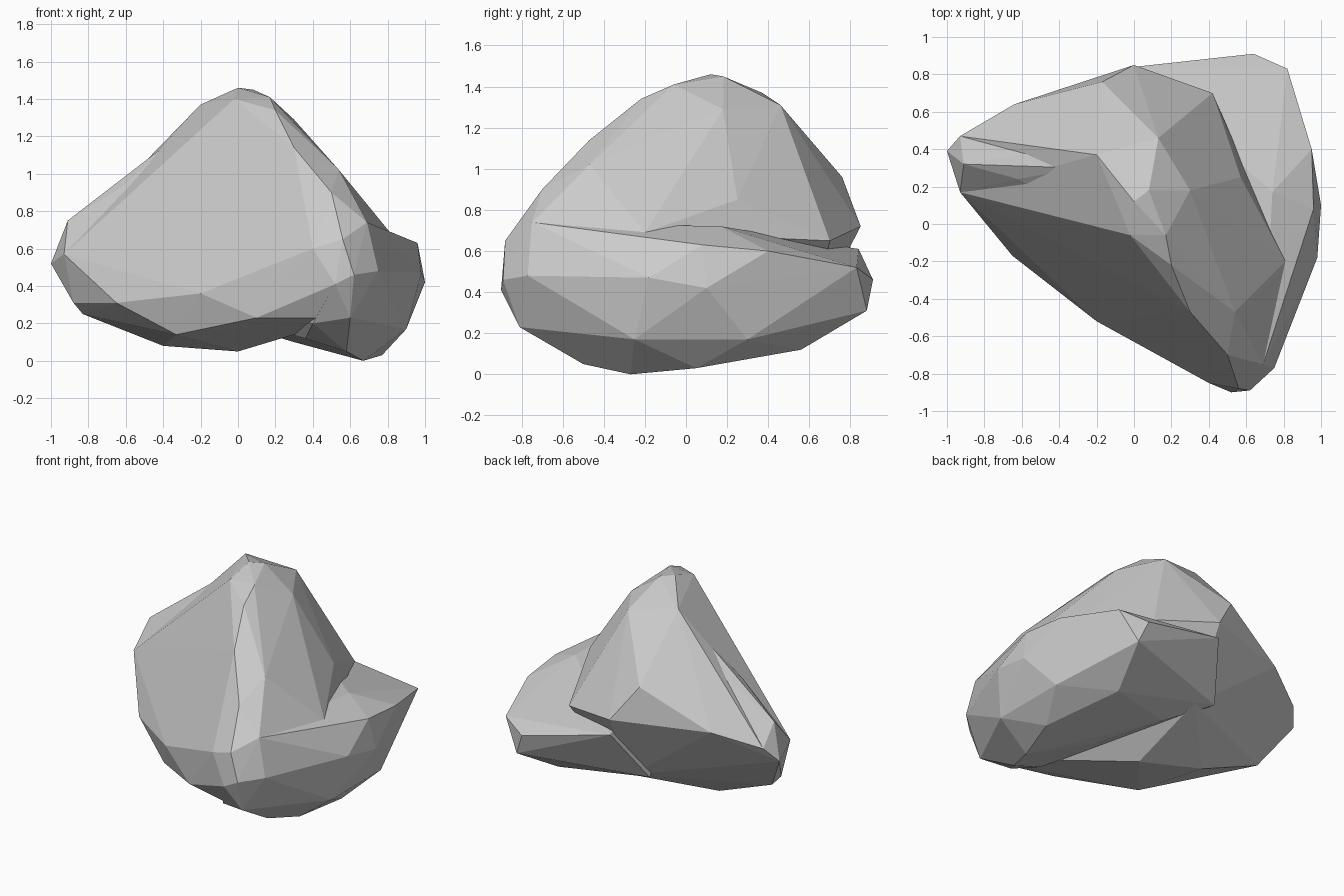
import bpy, bmesh

if "Cube" in bpy.data.objects:
    bpy.data.objects.remove(bpy.data.objects["Cube"])

# Key corners of each bulge of the boulder
crown = [(0, .12, 1.46), (.08, .18, 1.45), (.17, -.06, 1.41), (-.2, .37, 1.37),
         (.13, .46, 1.31), (-.02, -.06, 1.4), (.3, .18, 1.29), (.2, -.22, 1.34)]
nose = [(.3, -.47, 1.14), (.5, -.7, .9), (.54, -.47, 1.02), (.56, -.88, .65),
        (.4, -.85, .6), (.69, -.75, .74)]
nose_base = [(.52, -.9, .41), (.62, -.89, .46), (.75, -.77, .48), (.6, -.81, .23)]
left = [(-1, .39, .52), (-.93, .17, .57), (-.93, .47, .62), (-.88, .2, .31),
        (-.83, .23, .25), (-.64, .64, .72), (-.65, -.17, .31)]
shoulder = [(-.91, .32, .75), (-.62, .24, .93), (-.54, .38, 1.0), (-.3, .3, 1.22),
            (-.3, .05, 1.0)]
back = [(-.17, .76, .96), (0, .85, .72), (.42, .7, .65), (.57, .25, .85), (.81, -.2, .69)]
under = [(-.2, -.52, .36), (.1, -.68, .23), (-.33, -.35, .14), (-.4, .2, .08),
         (0, .05, .05), (0, .6, .24)]
shelf = [(.74, .17, .72), (.81, -.2, .69), (.96, .08, .63), (.95, .4, .6),
         (.82, .83, .52), (.64, .91, .46), (.42, .87, .5), (1, .1, .42), (.98, -.18, .47)]
shelf_base = [(.9, .3, .17), (.9, -.25, .17), (.67, -.27, 0), (.77, .05, .03),
              (.58, -.5, .05), (.6, .56, .12), (.7, .88, .31)]
# Where the shelf blends into the underside and the back
blend = [(0, .84, .61), (-.15, .62, .27), (.1, .4, .16), (.3, .0, .1),
         (.36, -.5, .12), (.4, -.74, .2)]


def hull(name, points):
    bm = bmesh.new()
    for p in points:
        bm.verts.new(p)
    res = bmesh.ops.convex_hull(bm, input=bm.verts[:])
    junk = {g for g in res["geom_interior"] + res["geom_unused"]
            if isinstance(g, bmesh.types.BMVert) and g.is_valid}
    bmesh.ops.delete(bm, geom=list(junk), context='VERTS')
    bmesh.ops.recalc_face_normals(bm, faces=bm.faces[:])
    me = bpy.data.meshes.new(name)
    bm.to_mesh(me)
    bm.free()
    ob = bpy.data.objects.new(name, me)
    bpy.context.collection.objects.link(ob)
    return ob


# Peaked main mass
boulder = hull("boulder", crown + nose + nose_base + left + back + under)

# Left shoulder and low right shelf, separate so shallow valleys form beside them
lobes = [hull("left_shoulder", left + shoulder),
         hull("right_shelf", shelf + shelf_base + nose_base + blend + nose[3:4] + nose[5:])]

# Fuse into one rock
bpy.context.view_layer.objects.active = boulder
for lobe in lobes:
    mod = boulder.modifiers.new("fuse", 'BOOLEAN')
    mod.operation = 'UNION'
    mod.solver = 'EXACT'
    mod.object = lobe
    bpy.ops.object.modifier_apply(modifier=mod.name)
    bpy.data.objects.remove(lobe)
